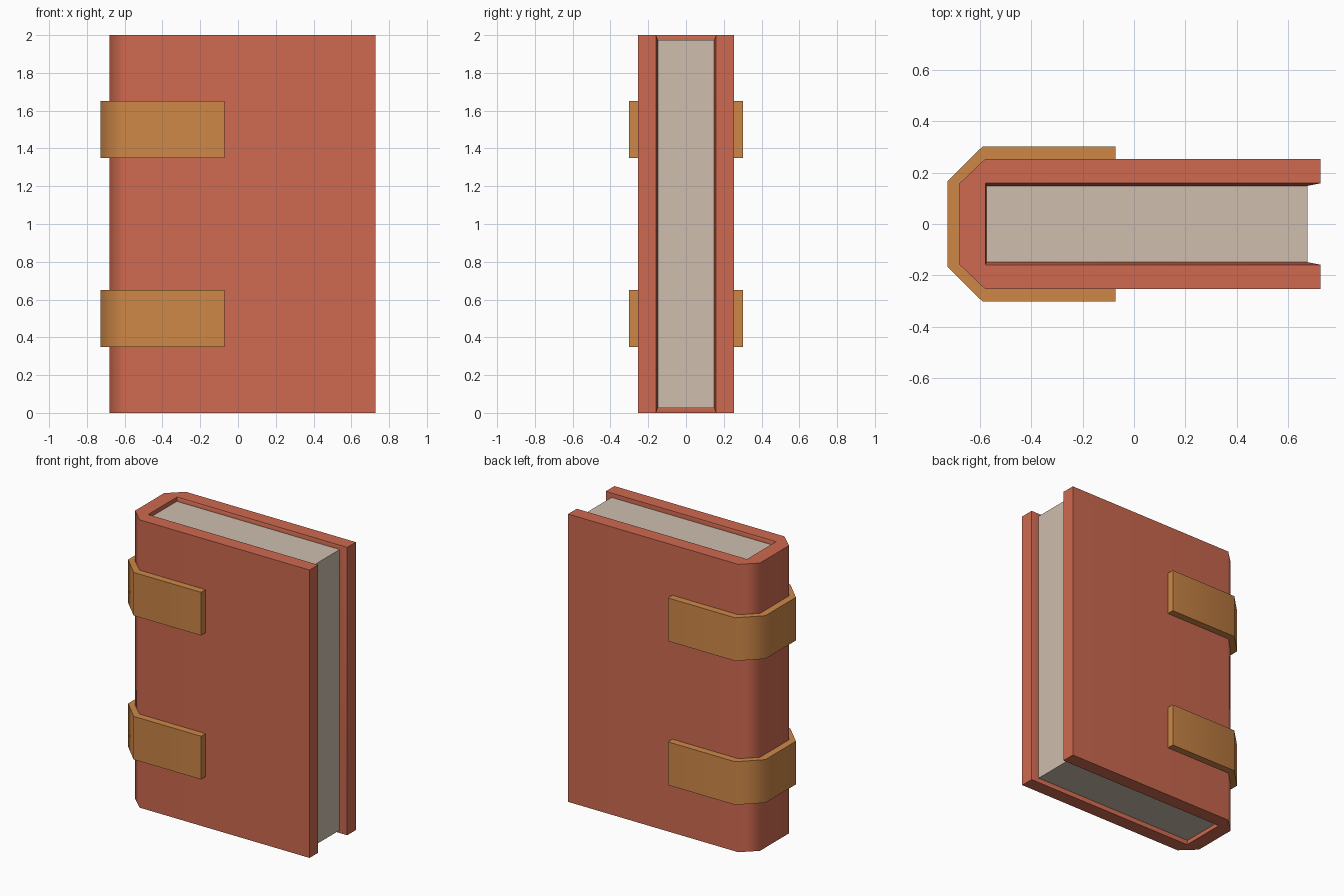
import bpy, bmesh, math

if "Cube" in bpy.data.objects:
    bpy.data.objects.remove(bpy.data.objects["Cube"])


def material(name, srgb):
    m = bpy.data.materials.new(name)
    lin = [c / 12.92 if c <= 0.04045 else ((c + 0.055) / 1.055) ** 2.4 for c in srgb]
    m.diffuse_color = (*lin, 1)
    m.use_nodes = True
    m.node_tree.nodes["Principled BSDF"].inputs["Base Color"].default_value = m.diffuse_color
    return m


RED = material("red leather", (0.81, 0.415, 0.315))
TAN = material("tan leather", (0.805, 0.53, 0.28))
PAPER = material("paper", (0.81, 0.745, 0.68))


def finish(name, bm, mat, smooth=True):
    bmesh.ops.recalc_face_normals(bm, faces=bm.faces)
    me = bpy.data.meshes.new(name)
    bm.to_mesh(me)
    bm.free()
    me.materials.append(mat)
    ob = bpy.data.objects.new(name, me)
    bpy.context.collection.objects.link(ob)
    if smooth:
        # round shading over the spine corners, large faces kept flat
        bpy.ops.object.select_all(action='DESELECT')
        ob.select_set(True)
        bpy.context.view_layer.objects.active = ob
        bpy.ops.object.shade_smooth_by_angle(angle=math.radians(50))
        wn = ob.modifiers.new("weighted normals", 'WEIGHTED_NORMAL')
        wn.keep_sharp = True
    return ob


def mirrored(half):
    """Complete an outline that starts on +y with its -y mirror image."""
    return half + [(x, -y) for x, y in reversed(half)]


# cover: U-shaped outline with chamfered spine and a sloped lip around the pages
H, LIP = 2.0, 0.025
PX0, PX1, PY = -0.575, 0.677, 0.149          # page block extents
outer = mirrored([(0.728, 0.159), (0.728, 0.254), (-0.58, 0.254), (-0.68, 0.159)])
rim = outer + [(-0.58, -0.159), (-0.58, 0.159)]
inset = {7: (PX1, -PY), 8: (PX0, -PY), 9: (PX0, PY), 0: (PX1, PY)}

bm = bmesh.new()
low = [bm.verts.new((x, y, 0)) for x, y in rim]
high = [bm.verts.new((x, y, H)) for x, y in rim]
in_low = {i: bm.verts.new((x, y, LIP)) for i, (x, y) in inset.items()}
in_high = {i: bm.verts.new((x, y, H - LIP)) for i, (x, y) in inset.items()}
bm.faces.new(low)
bm.faces.new(high)
for i in range(7):
    bm.faces.new((low[i], low[i + 1], high[i + 1], high[i]))
for a, b in ((7, 8), (8, 9), (9, 0)):
    bm.faces.new((low[a], low[b], in_low[b], in_low[a]))
    bm.faces.new((high[a], high[b], in_high[b], in_high[a]))
    bm.faces.new((in_low[a], in_low[b], in_high[b], in_high[a]))
for i in (7, 0):
    bm.faces.new((low[i], high[i], in_high[i], in_low[i]))
finish("cover", bm, RED)

# page block filling the cover
bm = bmesh.new()
bmesh.ops.create_cube(bm, size=1)
for v in bm.verts:
    v.co = (PX1 if v.co.x > 0 else PX0,
            math.copysign(PY, v.co.y),
            H - LIP if v.co.z > 0 else LIP)
finish("pages", bm, PAPER, smooth=False)

# two straps wrapped around the spine
outside = mirrored([(-0.072, 0.303), (-0.59, 0.303), (-0.728, 0.167)])
inside = mirrored([(-0.072, 0.25), (-0.578, 0.25), (-0.676, 0.157)])
for name, z in (("lower_strap", 0.35), ("upper_strap", 1.35)):
    bm = bmesh.new()
    face = bm.faces.new([bm.verts.new((x, y, z)) for x, y in outside + inside[::-1]])
    ext = bmesh.ops.extrude_face_region(bm, geom=[face], use_keep_orig=True)
    for v in ext["geom"]:
        if isinstance(v, bmesh.types.BMVert):
            v.co.z += 0.3
    finish(name, bm, TAN)
